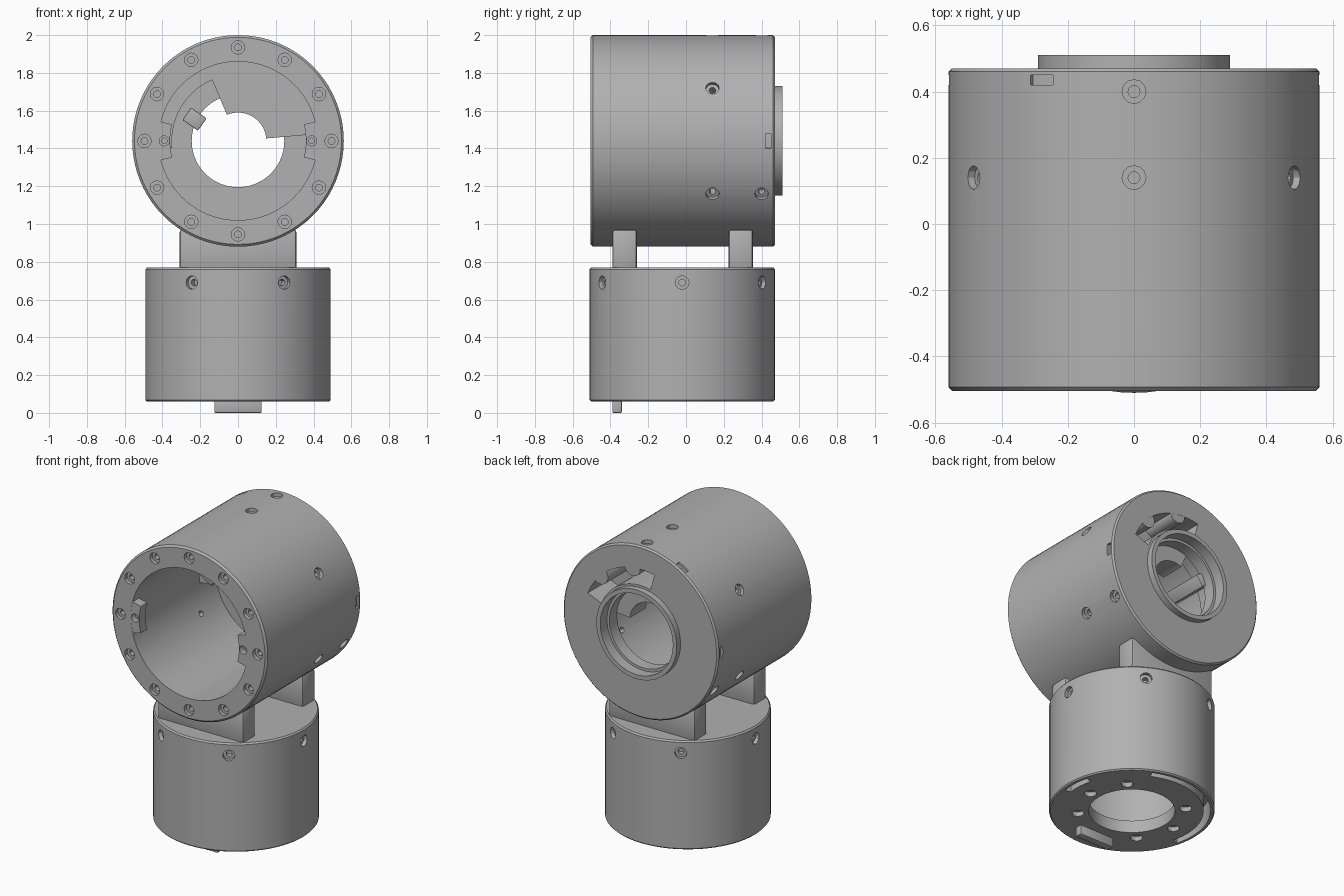
import bpy, bmesh, math
from mathutils import Matrix, Vector

if "Cube" in bpy.data.objects:
    bpy.data.objects.remove(bpy.data.objects["Cube"])

grey = bpy.data.materials.new("plain grey")
grey.diffuse_color = (0.44, 0.44, 0.44, 1)
grey.use_nodes = True
grey.node_tree.nodes["Principled BSDF"].inputs["Base Color"].default_value = grey.diffuse_color

CZ = 1.44                       # height of the horizontal housing axis
CY = -0.02                      # y of the vertical base axis
SIDE = Matrix(((1, 0, 0, 0), (0, 0, 1, 0), (0, 1, 0, CZ), (0, 0, 0, 1)))
BASE = Matrix.Translation((0, CY, 0))


def lathe(bm, pts, mat, n=72):
    """Revolve closed (radius, height) outline about the local z axis."""
    rings = []
    for r, h in pts:
        if r == 0:
            rings.append([bm.verts.new(mat @ Vector((0, 0, h)))] * n)
        else:
            rings.append([bm.verts.new(mat @ Vector((r * math.cos(i * math.tau / n),
                         r * math.sin(i * math.tau / n), h))) for i in range(n)])
    for k in range(len(pts)):
        a, b = rings[k], rings[(k + 1) % len(pts)]
        if a[0] is a[1] and b[0] is b[1]:
            continue
        for i in range(n):
            j = (i + 1) % n
            bm.faces.new(list(dict.fromkeys((a[i], a[j], b[j], b[i]))))


def sector(bm, r0, r1, a0, a1, h0, h1, mat):
    """Arc-shaped block between two radii, angles (degrees) and heights."""
    n = max(3, int((a1 - a0) / 5))
    angs = [math.radians(a0 + (a1 - a0) * i / n) for i in range(n + 1)]
    rows = [[bm.verts.new(mat @ Vector((r * math.cos(a), r * math.sin(a), h)))
             for r, h in ((r0, h0), (r1, h0), (r1, h1), (r0, h1))] for a in angs]
    for p, q in zip(rows, rows[1:]):
        for k in range(4):
            m = (k + 1) % 4
            bm.faces.new((p[k], p[m], q[m], q[k]))
    bm.faces.new(rows[0])
    bm.faces.new(rows[-1][::-1])


def box(bm, size, mat):
    bmesh.ops.create_cube(bm, size=1, matrix=mat @ Matrix.Diagonal((*size, 1)))


def screw_hole(bm, pos, out, r=0.036, depth=0.025, r2=0.018, deep=0.07):
    """Stepped recess with a narrower socket, opening towards 'out'."""
    out = Vector(out)
    mat = Matrix.Translation(pos) @ out.to_track_quat('Z', 'Y').to_matrix().to_4x4()
    lathe(bm, [(0, 0.02), (r, 0.02), (r, -depth), (r2, -depth), (r2, -deep), (0, -deep)], mat, 12)


def finish(bm, name, cutter=None, bevel=0):
    bmesh.ops.recalc_face_normals(bm, faces=bm.faces[:])
    me = bpy.data.meshes.new(name)
    bm.to_mesh(me)
    bm.free()
    me.materials.append(grey)
    ob = bpy.data.objects.new(name, me)
    bpy.context.collection.objects.link(ob)
    bpy.ops.object.select_all(action='DESELECT')
    ob.select_set(True)
    bpy.context.view_layer.objects.active = ob
    if cutter:
        mod = ob.modifiers.new("cut", 'BOOLEAN')
        mod.operation, mod.solver, mod.object = 'DIFFERENCE', 'EXACT', cutter
        bpy.ops.object.modifier_apply(modifier=mod.name)
    if bevel:
        mod = ob.modifiers.new("bevel", 'BEVEL')
        mod.width, mod.segments = bevel, 2
        bpy.ops.object.modifier_apply(modifier=mod.name)
    if not name.endswith("cutter"):
        bpy.ops.object.shade_smooth_by_angle(angle=math.radians(30))
    else:
        ob.hide_render = True
        ob.hide_viewport = True
    return ob


def ring_dir(deg):
    return Vector((math.cos(math.radians(deg)), 0, math.sin(math.radians(deg))))


axis = Vector((0, 0, CZ))

# --- horizontal housing: cutters ---
bm = bmesh.new()
for k in range(12):                                   # front flange screws
    screw_hole(bm, axis + ring_dir(30 * k) * 0.495 + Vector((0, -0.505, 0)), (0, -1, 0))
for k in range(6):                                    # radial screws, middle row
    d = ring_dir(30 + 60 * k)
    screw_hole(bm, axis + d * 0.56 + Vector((0, 0.14, 0)), d, deep=0.2)
for a in (90, 210, 330):                              # radial screws, back row
    d = ring_dir(a)
    screw_hole(bm, axis + d * 0.56 + Vector((0, 0.40, 0)), d)
for a in (0, 120, 180):                               # shallow rim notches
    sector(bm, 0.545, 0.6, a - 4, a + 4, 0.42, 0.45, SIDE)
sector(bm, 0.305, 0.41, 22, 104, 0.24, 0.6, SIDE)     # cable slot in back wall
housing_cut = finish(bm, "housing_cutter")

# --- horizontal housing shell with back boss ---
bm = bmesh.new()
lathe(bm, [(0.42, -0.505), (0.548, -0.505), (0.56, -0.493), (0.56, 0.46), (0.55, 0.47),
           (0.29, 0.47), (0.29, 0.51), (0.262, 0.51), (0.262, 0.44), (0.245, 0.44),
           (0.245, 0.36), (0.42, 0.36)], SIDE, 80)
finish(bm, "housing", housing_cut)

# cable cover inside the housing, open to the back
bm = bmesh.new()
sector(bm, 0.15, 0.425, 5, 113, 0.2, 0.365, SIDE)
pocket = bmesh.new()
sector(pocket, 0.305, 0.41, 22, 104, 0.24, 0.6, SIDE)
finish(bm, "cable_cover", finish(pocket, "cover_cutter"))

# rounded lobes along the cable slot
bm = bmesh.new()
for a in (82, 45):
    mat = Matrix.Translation(axis + ring_dir(a) * 0.41) @ Matrix.Rotation(-math.pi / 2, 4, 'X')
    lathe(bm, [(0, 0.23), (0.055, 0.23), (0.055, 0.469), (0, 0.469)], mat, 24)
finish(bm, "slot_lobes")

# inner rib and the small clip on it
bm = bmesh.new()
sector(bm, 0.35, 0.425, 113, 186, 0.2, 0.365, SIDE)
finish(bm, "inner_rib")
bm = bmesh.new()
clip = Matrix.Translation((-0.23, 0.2, 1.555)) @ Matrix.Rotation(math.radians(35), 4, 'Y')
box(bm, (0.1, 0.36, 0.08), clip)
finish(bm, "inner_clip", bevel=0.005)

# lugs on the front opening
bm = bmesh.new()
for s in (-1, 1):
    screw_hole(bm, axis + Vector((s * 0.39, -0.504, 0)), (0, -1, 0), r=0.027, depth=0.04, r2=0.015, deep=0.05)
lug_cut = finish(bm, "lug_cutter")
bm = bmesh.new()
for a in (0, 180):
    sector(bm, 0.36, 0.424, a - 14, a + 14, -0.504, -0.44, SIDE)
finish(bm, "opening_lugs", lug_cut)

# --- bridge posts between base and housing ---
for name, y in (("front_post", -0.325), ("back_post", 0.29)):
    bm = bmesh.new()
    box(bm, (0.62, 0.13, 0.215), Matrix.Translation((0, y, 0.8625)))
    finish(bm, name, bevel=0.015)

# --- vertical base: cutters ---
bm = bmesh.new()
for k in range(6):                                    # radial screws
    d = Vector((math.cos(k * math.pi / 3), math.sin(k * math.pi / 3), 0))
    screw_hole(bm, d * 0.49 + Vector((0, CY, 0.69)), d, deep=0.06)
for a in (0, 45, 135, 180, 225, 315):                 # underside bolt circle
    t = math.radians(a)
    screw_hole(bm, (0.32 * math.cos(t), CY + 0.32 * math.sin(t), 0.06), (0, 0, -1), depth=0.03, deep=0.1)
for a0, a1 in ((65, 195), (-8, 15)):                  # underside arc slots
    sector(bm, 0.425, 0.465, a0, a1, 0.0, 0.2, BASE)
for y in (-0.17, -0.11):                              # cable slots in the top
    box(bm, (0.1, 0.025, 0.2), Matrix.Translation((0, y, 0.75)))
base_cut = finish(bm, "base_cutter")

# vertical base: hollow drum with open underside hole
bm = bmesh.new()
lathe(bm, [(0, 0.77), (0.482, 0.77), (0.49, 0.76), (0.49, 0.068), (0.482, 0.06),
           (0.255, 0.06), (0.255, 0.14), (0.415, 0.14), (0.415, 0.7), (0, 0.7)], BASE, 72)
finish(bm, "base_drum", base_cut)

# locating tab under the base
bm = bmesh.new()
box(bm, (0.25, 0.05, 0.08), Matrix.Translation((0, -0.365, 0.04)))
finish(bm, "locating_tab", bevel=0.006)
